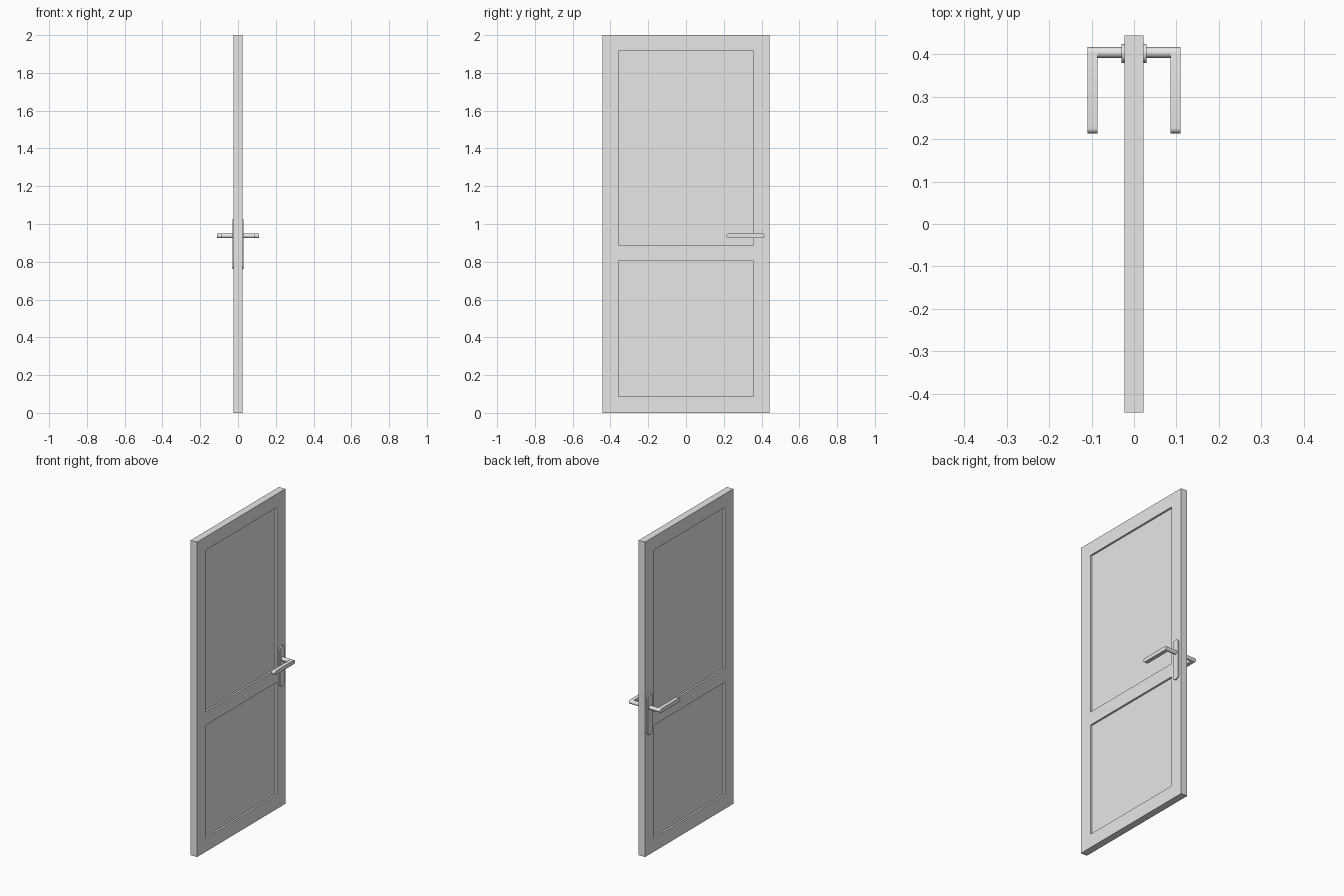
import bpy, bmesh, math
from mathutils import Matrix, Vector

cube = bpy.data.objects.get("Cube")
if cube:
    bpy.data.objects.remove(cube, do_unlink=True)

# One plain grey for everything
grey = bpy.data.materials.new("light_grey")
grey.use_nodes = True
grey.diffuse_color = (0.8, 0.8, 0.8, 1)
grey.node_tree.nodes["Principled BSDF"].inputs["Base Color"].default_value = (0.8, 0.8, 0.8, 1)


def finish(bm, name, smooth=False):
    bmesh.ops.recalc_face_normals(bm, faces=bm.faces)
    mesh = bpy.data.meshes.new(name)
    bm.to_mesh(mesh)
    bm.free()
    mesh.materials.append(grey)
    obj = bpy.data.objects.new(name, mesh)
    bpy.context.collection.objects.link(obj)
    if smooth:
        bpy.ops.object.select_all(action='DESELECT')
        obj.select_set(True)
        bpy.context.view_layer.objects.active = obj
        bpy.ops.object.shade_smooth_by_angle(angle=math.radians(35))
    return obj


def rounded_bar(name, x0, x1, start, end, radius, steps=12):
    """Extrude a round-ended outline, running from start to end in (y, z), along x."""
    a, b = Vector(start), Vector(end)
    heading = math.atan2(b.y - a.y, b.x - a.x)
    bm = bmesh.new()
    ring = []
    for centre, turn in ((b, -math.pi / 2), (a, math.pi / 2)):
        for i in range(steps + 1):
            t = heading + turn + math.pi * i / steps
            ring.append(bm.verts.new((x0, centre.x + radius * math.cos(t),
                                      centre.y + radius * math.sin(t))))
    face = bm.faces.new(ring)
    out = bmesh.ops.extrude_face_region(bm, geom=[face])
    moved = [v for v in out["geom"] if isinstance(v, bmesh.types.BMVert)]
    bmesh.ops.translate(bm, verts=moved, vec=(x1 - x0, 0, 0))
    return finish(bm, name, True)


# Door leaf with two recessed panels on each face
half_thick, half_width, height = 0.0225, 0.443, 2.0
panel_y = 0.358
panels = ((0.087, 0.803), (0.888, 1.915))
recess = 0.012

bm = bmesh.new()
bmesh.ops.create_cube(bm, size=1, matrix=Matrix.Translation((0, 0, height / 2))
                      @ Matrix.Diagonal((2 * half_thick, 2 * half_width, height, 1)))
cuts = [((0, y, 0), (0, 1, 0)) for y in (-panel_y, panel_y)]
cuts += [((0, 0, z), (0, 0, 1)) for pair in panels for z in pair]
for point, normal in cuts:
    bmesh.ops.bisect_plane(bm, geom=bm.verts[:] + bm.edges[:] + bm.faces[:],
                           plane_co=point, plane_no=normal)
bm.normal_update()
sunk = []
for f in bm.faces:
    c = f.calc_center_median()
    if abs(f.normal.x) > 0.9 and abs(c.y) < panel_y and any(lo < c.z < hi for lo, hi in panels):
        sunk.append(f)
bmesh.ops.inset_individual(bm, faces=sunk, thickness=0, depth=-recess)
finish(bm, "door_leaf")

# Lever handle set on both faces
pivot_y, lever_z, lever_r = 0.4035, 0.9375, 0.0125
for side, label in ((1, "left"), (-1, "right")):
    rounded_bar("handle_plate_" + label, side * half_thick, side * 0.03,
                (0.4015, 0.785), (0.4015, 1.0), 0.0225)

    bm = bmesh.new()
    inner, outer = half_thick, 0.09
    bmesh.ops.create_cone(bm, cap_ends=True, segments=32, radius1=lever_r, radius2=lever_r,
                          depth=outer - inner,
                          matrix=Matrix.Translation((side * (inner + outer) / 2, pivot_y, lever_z))
                          @ Matrix.Rotation(math.pi / 2, 4, 'Y'))
    finish(bm, "handle_spindle_" + label, True)

    rounded_bar("handle_lever_" + label, side * 0.086, side * 0.11,
                (pivot_y, lever_z), (0.226, lever_z), lever_r)
